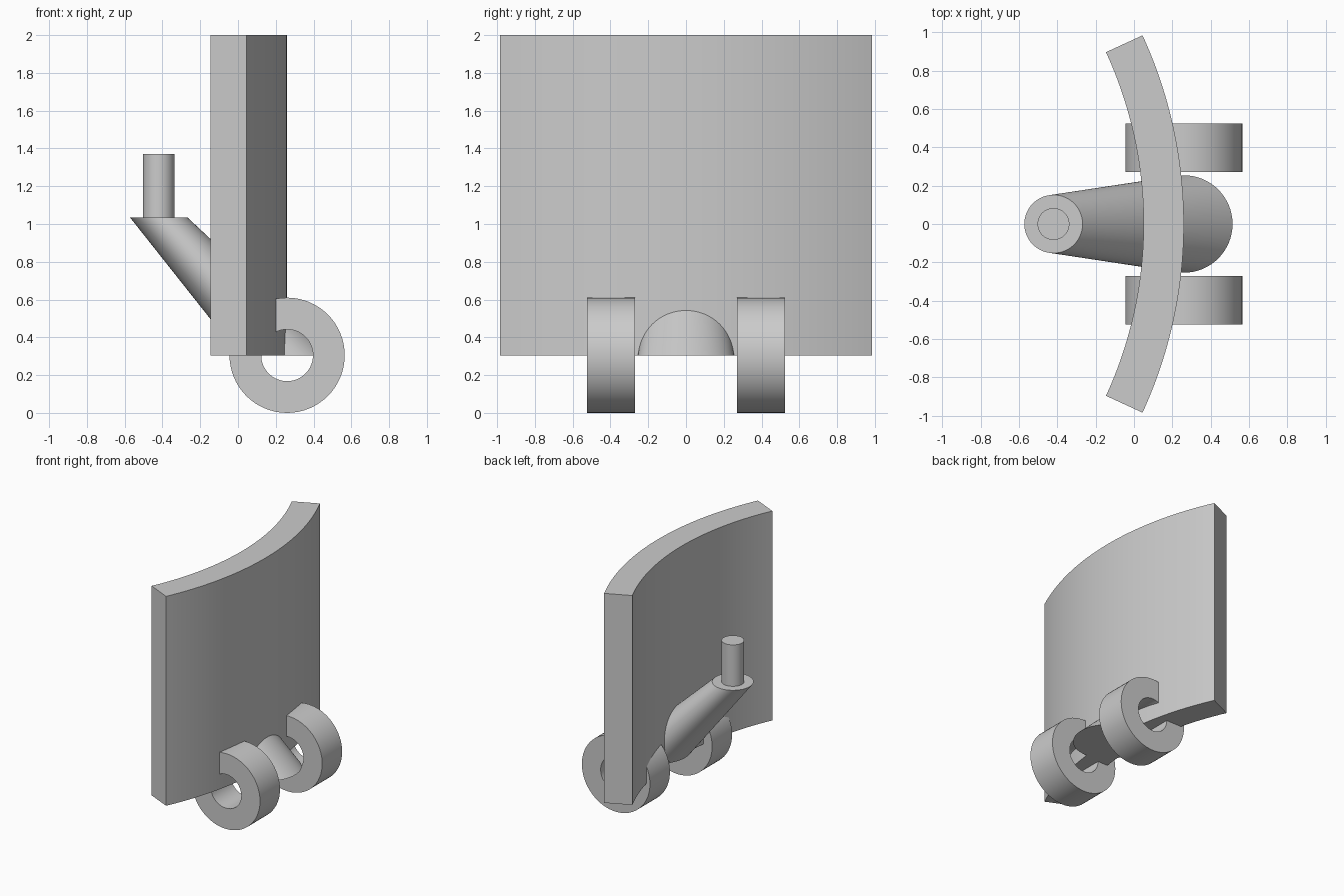
import bpy, bmesh, math

if "Cube" in bpy.data.objects:
    bpy.data.objects.remove(bpy.data.objects["Cube"], do_unlink=True)

grey = bpy.data.materials.new("light grey")
grey.use_nodes = True
GREY = (0.6, 0.6, 0.6, 1)
grey.diffuse_color = GREY
grey.node_tree.nodes["Principled BSDF"].inputs["Base Color"].default_value = GREY


def loft(name, rings, closed=False):
    """Skin matching point loops; cap the ends, or join last to first."""
    bm = bmesh.new()
    loops = [[bm.verts.new(p) for p in ring] for ring in rings]
    pairs = list(zip(loops, loops[1:]))
    if closed:
        pairs.append((loops[-1], loops[0]))
    else:
        bm.faces.new(loops[0])
        bm.faces.new(loops[-1])
    for a, b in pairs:
        for i in range(len(a)):
            j = (i + 1) % len(a)
            bm.faces.new((a[i], a[j], b[j], b[i]))
    bmesh.ops.recalc_face_normals(bm, faces=bm.faces)
    mesh = bpy.data.meshes.new(name)
    bm.to_mesh(mesh)
    bm.free()
    mesh.materials.append(grey)
    obj = bpy.data.objects.new(name, mesh)
    bpy.context.collection.objects.link(obj)
    bpy.ops.object.select_all(action="DESELECT")
    obj.select_set(True)
    bpy.context.view_layer.objects.active = obj
    bpy.ops.object.shade_smooth_by_angle(angle=math.radians(30))
    return obj


def circle(x, z, r, n=64):
    angles = [math.tau * i / n for i in range(n)]
    return [(x + r * math.cos(a), r * math.sin(a), z) for a in angles]


AXLE_X, AXLE_Z = 0.26, 0.305

# Curved upright panel, an arc of a thick tube
OUTER, INNER, HALF_ANGLE, STEPS = 2.354, 2.144, math.radians(24.7), 48
sections = []
for i in range(STEPS + 1):
    a = HALF_ANGLE * (2 * i / STEPS - 1)
    sections.append([(AXLE_X - OUTER + r * math.cos(a), r * math.sin(a), z)
                     for r, z in ((INNER, AXLE_Z), (OUTER, AXLE_Z), (OUTER, 2), (INNER, 2))])
loft("curved_panel", sections)

# Pair of thick rings at the foot of the panel
for side, name in ((1, "left_ring"), (-1, "right_ring")):
    sections = []
    for i in range(64):
        a = math.tau * i / 64
        sections.append([(AXLE_X + r * math.cos(a), side * y, AXLE_Z + r * math.sin(a))
                         for r, y in ((0.137, 0.27), (0.305, 0.27), (0.305, 0.525), (0.137, 0.525))])
    loft(name, sections, closed=True)

# Slanted tapering arm through the panel, with level ends
loft("slanted_arm", [circle(AXLE_X, AXLE_Z, 0.254), circle(-0.42, 1.035, 0.152)])

# Upright peg on the arm
loft("peg", [circle(-0.42, 1.035, 0.083), circle(-0.42, 1.37, 0.083)])
